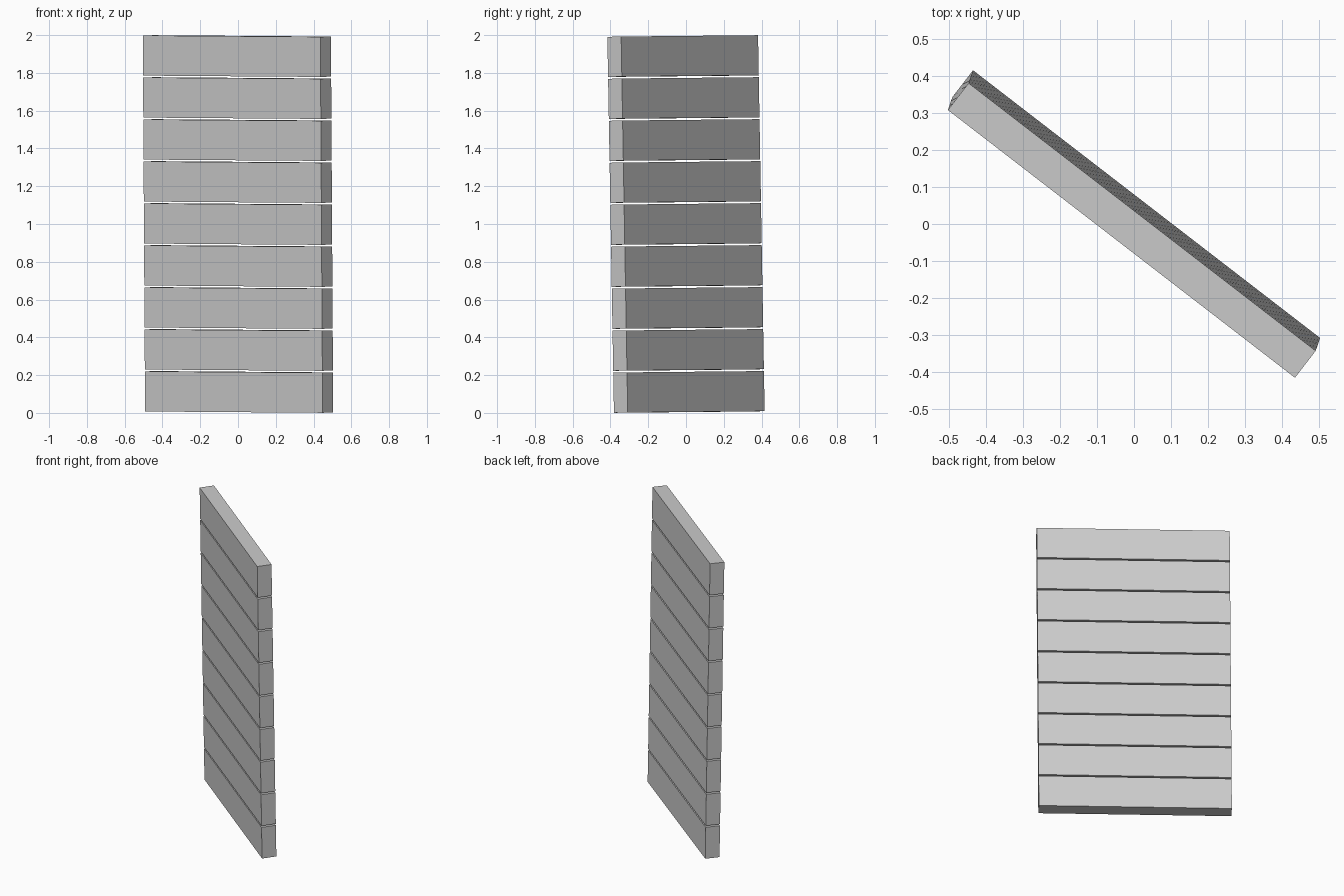
import bpy
from mathutils import Matrix, Vector

cube = bpy.data.objects.get("Cube")
if cube:
    bpy.data.objects.remove(cube, do_unlink=True)

COUNT, LENGTH, THICK, HEIGHT, GAP = 9, 1.187, 0.092, 0.2122, 0.0101
PITCH = HEIGHT + GAP

# Plain grey finish
grey = bpy.data.materials.new("light_grey")
grey.use_nodes = True
colour = (0.6, 0.6, 0.6, 1)
grey.diffuse_color = colour
grey.node_tree.nodes["Principled BSDF"].inputs["Base Color"].default_value = colour

# Slightly leaning frame shared by the whole stack
up = Vector((-0.006, -0.0175, 1)).normalized()
along = Vector((0.792, -0.611, 0))
along = (along - up * along.dot(up)).normalized()
across = up.cross(along)
frame = Matrix((along, across, up)).transposed().to_4x4()
frame.translation = (0, 0, 1)

# Stacked horizontal planks separated by narrow gaps
for i in range(COUNT):
    bpy.ops.mesh.primitive_cube_add(size=1)
    plank = bpy.context.object
    plank.name = f"plank_{i + 1}"
    plank.data.transform(Matrix.Diagonal((LENGTH, THICK, HEIGHT, 1)))
    plank.matrix_world = frame @ Matrix.Translation((0, 0, (i - (COUNT - 1) / 2) * PITCH))
    plank.data.materials.append(grey)
